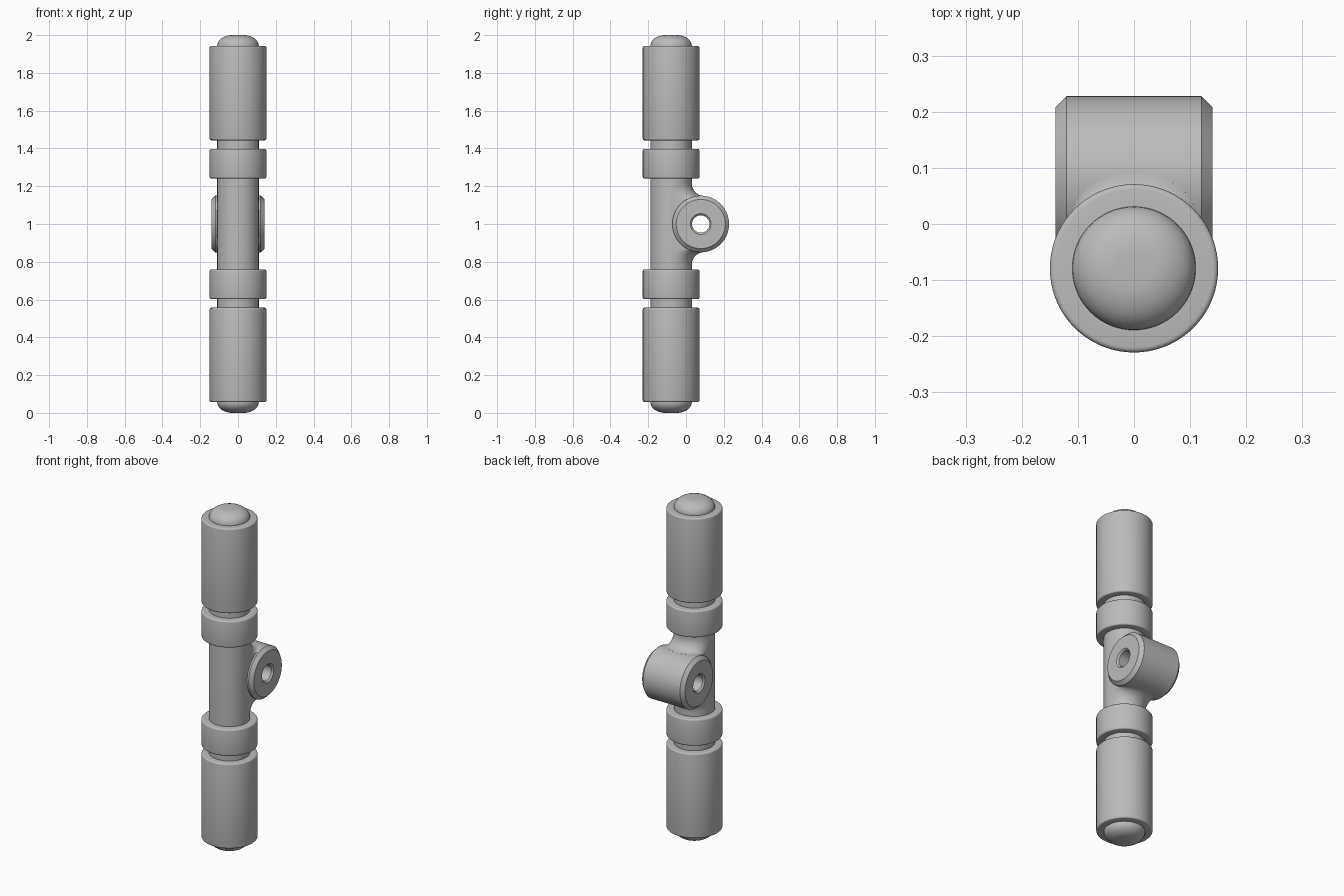
import bpy, bmesh, math

if "Cube" in bpy.data.objects:
    bpy.data.objects.remove(bpy.data.objects["Cube"])

ROD_Y, ROD_R = -0.079, 0.11       # shaft axis and radius
BOSS_Y, BOSS_R = 0.078, 0.15      # cross boss axis and radius
SEG = 72

grey = bpy.data.materials.new("plain_grey")
grey.diffuse_color = (0.5, 0.5, 0.5, 1)
grey.use_nodes = True
grey.node_tree.nodes["Principled BSDF"].inputs["Base Color"].default_value = grey.diffuse_color


def finish(name, bm):
    bmesh.ops.remove_doubles(bm, verts=bm.verts, dist=1e-6)
    bmesh.ops.recalc_face_normals(bm, faces=bm.faces)
    me = bpy.data.meshes.new(name)
    bm.to_mesh(me)
    bm.free()
    ob = bpy.data.objects.new(name, me)
    me.materials.append(grey)
    bpy.context.collection.objects.link(ob)
    bpy.ops.object.select_all(action='DESELECT')
    ob.select_set(True)
    bpy.context.view_layer.objects.active = ob
    bpy.ops.object.shade_smooth_by_angle(angle=math.radians(32))
    return ob


def lathe(name, profile, place, closed=False):
    """Spin (radius, height) points; place maps (a, b, h) to world."""
    bm = bmesh.new()
    rings = []
    for r, h in profile:
        rings.append([bm.verts.new(place(r * math.cos(t), r * math.sin(t), h))
                      for t in (2 * math.pi * i / SEG for i in range(SEG))])
    pairs = list(zip(rings, rings[1:]))
    if closed:
        pairs.append((rings[-1], rings[0]))
    for a, b in pairs:
        for i in range(SEG):
            j = (i + 1) % SEG
            bm.faces.new((a[i], a[j], b[j], b[i]))
    if not closed:
        bm.faces.new(rings[0])
        bm.faces.new(rings[-1])
    return finish(name, bm)


def on_rod(a, b, h):
    return (a, ROD_Y + b, h)


def on_boss(a, b, h):
    return (h, BOSS_Y + a, 1 + b)


# shaft with domed ends
dome = [(ROD_R - 0.08 + 0.08 * math.cos(t), 1.943 + 0.057 * math.sin(t))
        for t in (math.pi / 2 * i / 10 for i in range(11))]
dome.append((0.002, 2.0))
lathe("shaft", [(r, 2 - z) for r, z in reversed(dome)] + dome, on_rod)


# sleeves and collars, with softly rounded edges
def sleeve(name, z0, z1, r=0.15, e=0.009):
    ang = [math.pi / 2 * i / 4 for i in range(5)]
    low = [(r - e + e * math.sin(t), z0 + e - e * math.cos(t)) for t in ang]
    high = [(r - e + e * math.cos(t), z1 - e + e * math.sin(t)) for t in ang]
    inner = ROD_R - 0.01
    lathe(name, [(inner, z0)] + low + high + [(inner, z1)], on_rod, True)


for tag, s in (("upper", 1), ("lower", -1)):
    for part, a, b in (("grip", 0.443, 0.943), ("collar", 0.241, 0.398)):
        z0, z1 = sorted((1 + s * a, 1 + s * b))
        sleeve(tag + "_" + part, z0, z1)

# chamfered cross boss with a through hole
lathe("cross_boss", [(0.055, -0.14), (0.13, -0.14), (BOSS_R, -0.12),
                     (BOSS_R, 0.12), (0.13, 0.14), (0.055, 0.14),
                     (0.046, 0.131), (0.046, -0.131)], on_boss, True)

# concave fillets blending the shaft into the boss, above and below
F = 0.065
for tag, s in (("upper", 1), ("lower", -1)):
    bm = bmesh.new()
    slices = []
    for i in range(33):
        x = -ROD_R * math.cos(math.pi * i / 32)
        y0 = ROD_Y + math.sqrt(max(ROD_R ** 2 - x * x, 0))
        dy = y0 + F - BOSS_Y
        zc = math.sqrt((BOSS_R + F) ** 2 - dy * dy)
        end = math.atan2(-zc, -dy) % (2 * math.pi)   # towards the boss axis
        pts = []
        for k in range(13):
            t = math.pi + (end - math.pi) * k / 12
            pts.append((y0 + F + F * math.cos(t), zc + F * math.sin(t)))
        q = 0.12 / (BOSS_R + F)
        pts += [(BOSS_Y + dy * q, zc * q), (y0, 0.02)]
        slices.append([bm.verts.new((x, y, 1 + s * z)) for y, z in pts])
    n = len(slices[0])
    for a, b in zip(slices, slices[1:]):
        for k in range(n):
            m = (k + 1) % n
            bm.faces.new((a[k], a[m], b[m], b[k]))
    bm.faces.new(slices[0])
    bm.faces.new(slices[-1])
    finish(tag + "_fillet", bm)
